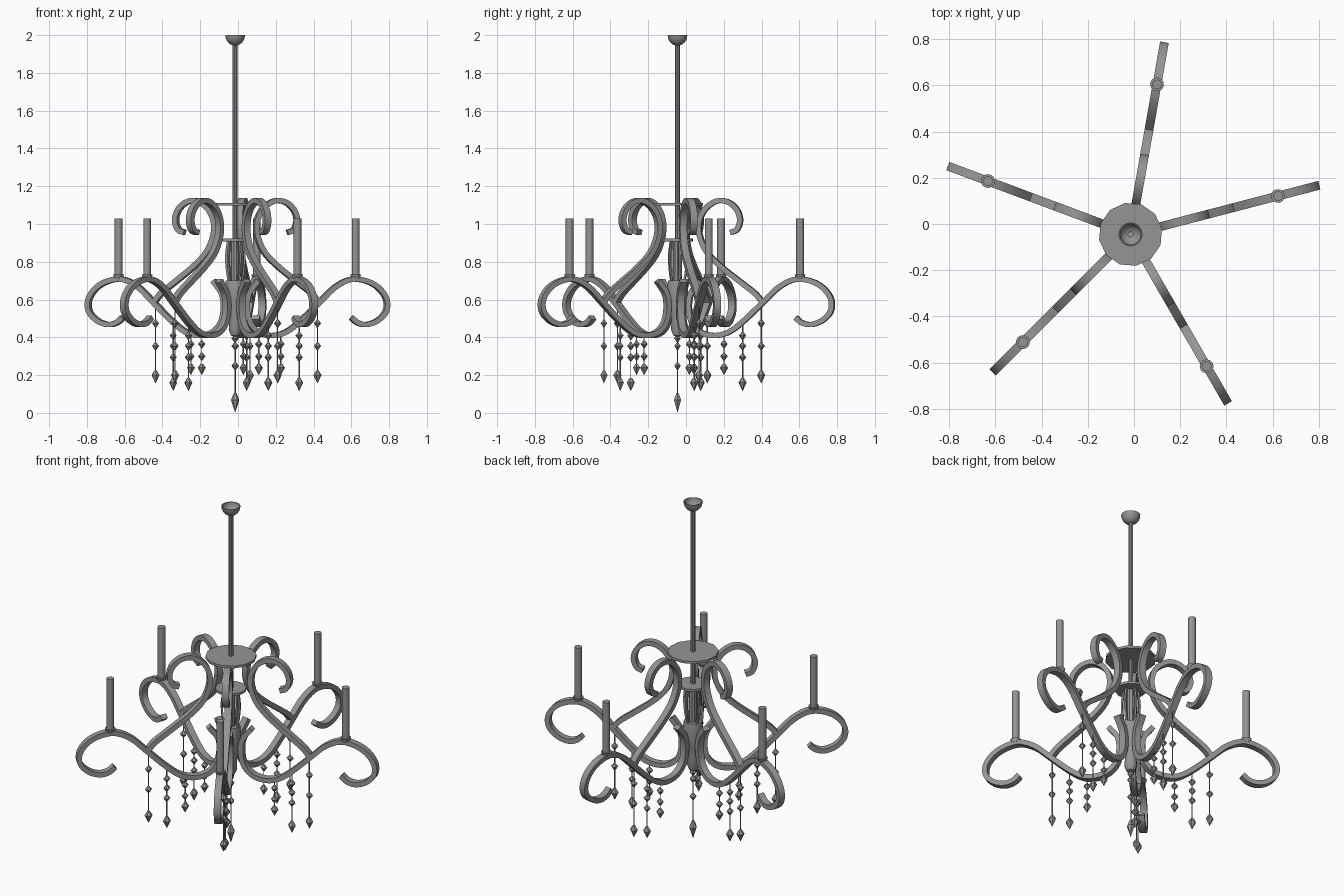
import bpy, bmesh, math
from mathutils import Matrix, Vector

if "Cube" in bpy.data.objects:
    bpy.data.objects.remove(bpy.data.objects["Cube"])

grey = bpy.data.materials.new("brushed grey metal")
grey.use_nodes = True
colour = (0.3, 0.3, 0.3, 1)
grey.diffuse_color = colour
grey.node_tree.nodes["Principled BSDF"].inputs["Base Color"].default_value = colour

CENTRE = Vector((-0.015, -0.045, 0))
ARM_ANGLES = (14.6, 80, 159.5, 225, 300)


def finish(name, bm, angle=0, smooth=35):
    """Turn a bmesh into an object, turned about the central axis."""
    bmesh.ops.recalc_face_normals(bm, faces=bm.faces)
    mesh = bpy.data.meshes.new(name)
    bm.to_mesh(mesh)
    bm.free()
    mesh.materials.append(grey)
    obj = bpy.data.objects.new(name, mesh)
    bpy.context.collection.objects.link(obj)
    obj.matrix_world = Matrix.Translation(CENTRE) @ Matrix.Rotation(math.radians(angle), 4, "Z")
    bpy.ops.object.select_all(action="DESELECT")
    obj.select_set(True)
    bpy.context.view_layer.objects.active = obj
    bpy.ops.object.shade_smooth_by_angle(angle=math.radians(smooth))


def lathe(bm, profile, sides, x=0):
    """Spin a (radius, height) profile about a vertical axis at x."""
    rings = []
    for r, z in profile:
        if r == 0:
            rings.append([bm.verts.new((x, 0, z))] * sides)
        else:
            rings.append([bm.verts.new((x + r * math.cos(math.tau * i / sides),
                                        r * math.sin(math.tau * i / sides), z))
                          for i in range(sides)])
    for a, b in zip(rings, rings[1:]):
        for i in range(sides):
            j = (i + 1) % sides
            corners = list(dict.fromkeys((a[i], a[j], b[j], b[i])))
            if len(corners) > 2:
                bm.faces.new(corners)


def cylinder(bm, r, low, high, sides, x=0):
    lathe(bm, [(0, low), (r, low), (r, high), (0, high)], sides, x)


def smooth_path(points, steps=5):
    """Sample a smooth curve through the points."""
    p = [Vector(q) for q in points]
    p = [2 * p[0] - p[1]] + p + [2 * p[-1] - p[-2]]
    out = []
    for a, b, c, d in zip(p, p[1:], p[2:], p[3:]):
        for s in range(steps):
            t = s / steps
            out.append(0.5 * (2 * b + (c - a) * t + (2 * a - 5 * b + 4 * c - d) * t * t
                              + (3 * b - a - 3 * c + d) * t ** 3))
    return out + [p[-2]]


def band(bm, points, width, thick):
    """Sweep a flat rectangular bar along a path in the radial plane."""
    path = smooth_path(points)
    rings = []
    for i, p in enumerate(path):
        d = (path[min(i + 1, len(path) - 1)] - path[max(i - 1, 0)]).normalized()
        n = Vector((-d.y, d.x)) * thick / 2
        rings.append([bm.verts.new((p.x + s * n.x, y * width / 2, p.y + s * n.y))
                      for s, y in ((1, 1), (1, -1), (-1, -1), (-1, 1))])
    for a, b in zip(rings, rings[1:]):
        for i in range(4):
            bm.faces.new((a[i], a[i - 1], b[i - 1], b[i]))
    bm.faces.new(rings[0])
    bm.faces.new(rings[-1])


def crystal_string(bm, x, top, beads, low, drop):
    """A thin thread with faceted beads and a pointed drop."""
    cylinder(bm, 0.0035, low + drop * 0.8, top, 4, x)
    for z in beads:
        lathe(bm, [(0, z - 0.027), (0.02, z), (0, z + 0.023)], 6, x)
    lathe(bm, [(0, low), (0.022, low + drop * 0.65), (0.007, low + drop), (0, low + drop)], 6, x)


# Ceiling bowl, open at the top
bm = bmesh.new()
outer = [(0.052 * math.sin(a * math.pi / 12), 2 - 0.056 * math.cos(a * math.pi / 12)) for a in range(7)]
inner = [(r * 0.9, 2 - (2 - z) * 0.85) for r, z in reversed(outer)]
lathe(bm, outer + inner, 16)
finish("ceiling_bowl", bm)

# Hanging rod, running through to the lower plate, and the two round plates
bm = bmesh.new()
cylinder(bm, 0.013, 0.915, 1.965, 10)
finish("hanging_rod", bm)
for name, r, z in (("upper_plate", 0.138, 1.098), ("lower_plate", 0.084, 0.908)):
    bm = bmesh.new()
    cylinder(bm, r, z, z + 0.014, 12)
    finish(name, bm, 10, 25)

# Central column and urn
bm = bmesh.new()
cylinder(bm, 0.024, 0.68, 0.915, 10)
finish("central_column", bm)
bm = bmesh.new()
lathe(bm, [(0, 0.7), (0.05, 0.7), (0.056, 0.65), (0.046, 0.56), (0.032, 0.49),
           (0.034, 0.44), (0.022, 0.41), (0, 0.4)], 12)
finish("central_urn", bm)

# Centre pendant
bm = bmesh.new()
crystal_string(bm, 0, 0.41, (0.395, 0.355, 0.25), 0, 0.105)
finish("centre_crystal_string", bm, 0, 20)

ARM = [(0.635, 0.505), (0.67, 0.477), (0.72, 0.468), (0.78, 0.49), (0.825, 0.54), (0.825, 0.605),
       (0.78, 0.665), (0.71, 0.7), (0.63, 0.706), (0.545, 0.665), (0.46, 0.585), (0.36, 0.49),
       (0.28, 0.43), (0.205, 0.41), (0.13, 0.425), (0.08, 0.475), (0.062, 0.55),
       (0.072, 0.63), (0.122, 0.7)]
SCROLL = [(0.285, 0.955), (0.32, 0.97), (0.337, 1.02), (0.32, 1.075), (0.275, 1.115),
          (0.215, 1.122), (0.155, 1.085), (0.12, 1.02), (0.12, 0.94), (0.16, 0.85),
          (0.24, 0.77), (0.35, 0.685), (0.42, 0.63), (0.465, 0.575)]
# Crystal strings: radius, thread top, bead heights, drop bottom, drop length
STRINGS = [(0.45, 0.57, (0.475, 0.355), 0.155, 0.07),
           (0.35, 0.48, (0.41, 0.355, 0.295), 0.115, 0.07),
           (0.25, 0.42, (0.365, 0.3), 0.2, 0.06)]

# Five arms, each with scroll, candle, inner strut and crystals
for number, angle in enumerate(ARM_ANGLES, 1):
    for name, path in (("curled_arm", ARM), ("upper_scroll", SCROLL)):
        bm = bmesh.new()
        band(bm, path, 0.038, 0.028)
        finish(f"{name}_{number}", bm, angle)

    bm = bmesh.new()
    band(bm, [(0.04, 0.91), (0.05, 0.83), (0.045, 0.75), (0.035, 0.69)], 0.012, 0.01)
    finish(f"inner_strut_{number}", bm, angle)

    bm = bmesh.new()
    lathe(bm, [(0, 0.71), (0.022, 0.71), (0.03, 0.733), (0, 0.733)], 12, 0.659)
    finish(f"candle_cup_{number}", bm, angle)
    bm = bmesh.new()
    cylinder(bm, 0.021, 0.73, 1.03, 12, 0.659)
    finish(f"candle_{number}", bm, angle)

    bm = bmesh.new()
    for string in STRINGS:
        crystal_string(bm, *string)
    finish(f"crystal_strings_{number}", bm, angle, 20)
